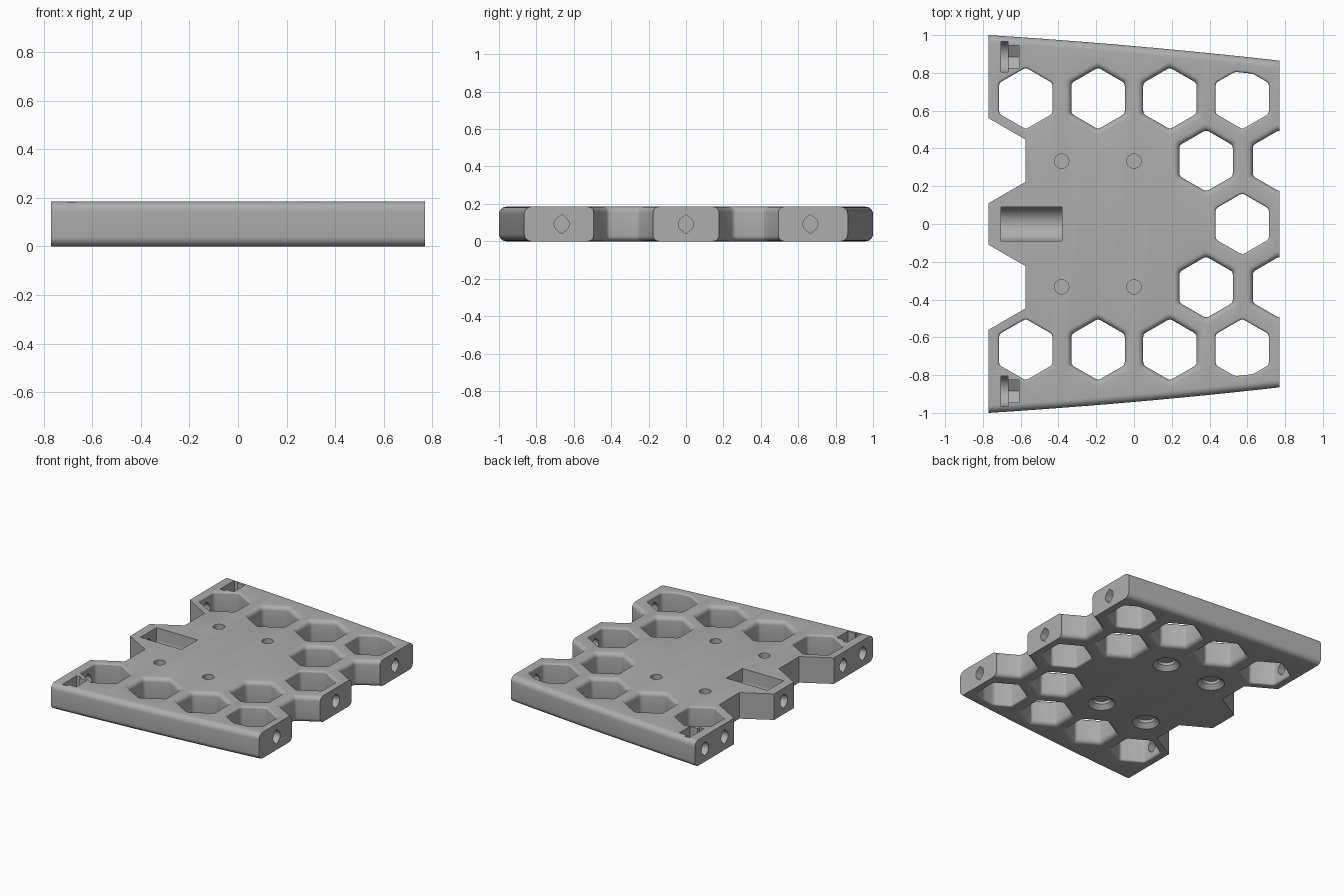
import bpy, bmesh, math
from mathutils import Vector

if "Cube" in bpy.data.objects:
    bpy.data.objects.remove(bpy.data.objects["Cube"])

H = 0.185      # plate thickness
MID = 0.092    # height of the side bores
grey = bpy.data.materials.new("plain grey")
grey.diffuse_color = (0.42, 0.42, 0.42, 1)
grey.use_nodes = True
grey.node_tree.nodes["Principled BSDF"].inputs["Base Color"].default_value = grey.diffuse_color


def loft(name, rings):
    """Closed solid through a list of equal-length point rings."""
    bm = bmesh.new()
    vs = [[bm.verts.new(p) for p in r] for r in rings]
    n = len(vs[0])
    for a, b in zip(vs, vs[1:]):
        for i in range(n):
            bm.faces.new((a[i], a[(i + 1) % n], b[(i + 1) % n], b[i]))
    bm.faces.new(vs[0])
    bm.faces.new(vs[-1])
    bmesh.ops.recalc_face_normals(bm, faces=bm.faces)
    me = bpy.data.meshes.new(name)
    bm.to_mesh(me)
    bm.free()
    me.materials.append(grey)
    ob = bpy.data.objects.new(name, me)
    bpy.context.collection.objects.link(ob)
    return ob


def arc(cx, cy, r, a0, a1, n):
    return [(cx + r * math.cos(math.radians(a0 + (a1 - a0) * i / n)),
             cy + r * math.sin(math.radians(a0 + (a1 - a0) * i / n))) for i in range(n + 1)]


def half_width(x):
    return 0.942 - 0.0877 * x - 0.016 * x * x


cutters = []


def prism_x(name, pts, x0, x1):
    cutters.append(loft(name, [[(x, y, z) for y, z in pts] for x in (x0, x1)]))


def turned(name, x, y, profile):
    """Round cutter about a vertical axis from (radius, z) pairs."""
    cutters.append(loft(name, [[(px, py, z) for px, py in arc(x, y, r, 0, 348.75, 31)]
                               for r, z in profile]))


def hexagon(cx, cy, r):
    return [(cx + r * math.cos(math.radians(30 + 60 * i)),
             cy + r * math.sin(math.radians(30 + 60 * i))) for i in range(6)]


def clip(pts, side):
    """Trim a polygon to stay a fixed margin inside the long outer edge."""
    def d(p):
        return 0.085 + side * p[1] - half_width(p[0])
    out = []
    for p, q in zip(pts, pts[1:] + pts[:1]):
        dp, dq = d(p), d(q)
        if dp <= 0:
            out.append(p)
        if dp * dq < 0:
            t = dp / (dp - dq)
            out.append((p[0] + t * (q[0] - p[0]), p[1] + t * (q[1] - p[1])))
    return out


def soften(pts, c=0.016):
    """Round the corners of a polygon."""
    out = []
    for i, p in enumerate(pts):
        p, a, b = Vector(p), Vector(pts[i - 1]), Vector(pts[(i + 1) % len(pts)])
        s, e = p + (a - p).normalized() * c, p + (b - p).normalized() * c
        out += [tuple(s * (1 - t) ** 2 + p * 2 * t * (1 - t) + e * t * t) for t in (0, .33, .67, 1)]
    return out


def hex_cut(name, cx, cy, pts, fillet):
    """Vertical opening whose rims flare out in a quarter round."""
    low = [(fillet, -0.05)] + [(fillet * (1 - math.sin(a)), fillet * (1 - math.cos(a)))
                               for a in [math.pi / 2 * i / 5 for i in range(6)]]
    steps = low + [(d, H - z) for d, z in reversed(low)]
    rings = []
    for d, z in steps:
        k = 1 + d / 0.141
        rings.append([(cx + (x - cx) * k, cy + (y - cy) * k, z) for x, y in pts])
    cutters.append(loft(name, rings))


# Plate: rounded cross-section swept along x with bowed, tapering sides
rings = []
R = 0.04
for i in range(13):
    x = -0.77 + 1.54 * i / 12
    w = half_width(x)
    rings.append([(x, y, z) for y, z in
                  arc(w - R, H - R, R, 0, 90, 7) + arc(-w + R, H - R, R, 90, 180, 7) +
                  arc(-w + R, R, R, 180, 270, 7) + arc(w - R, R, R, 270, 360, 7)])
plate = loft("honeycomb_plate", rings)

# Honeycomb openings and the half openings on the right edge
for s in (1, -1):
    for x in (-0.573, -0.19, 0.19, 0.573):
        pts = hexagon(x, s * 0.665, 0.163)
        if x > 0.5:
            pts = clip(pts, s)
        hex_cut("hex_opening", x, s * 0.665, soften(pts), 0.012 if abs(x) > 0.5 else 0.03)
    for x in (0.382, 0.77):
        hex_cut("hex_opening", x, s * 0.335, soften(hexagon(x, s * 0.335, 0.163)), 0.03)
    # Sharp notches on the left edge
    pts = hexagon(-0.77, s * 0.335, 0.225)
    cutters.append(loft("edge_notch", [[(x, y, z) for x, y in pts] for z in (-0.05, H + 0.05)]))
hex_cut("hex_opening", 0.573, 0, soften(hexagon(0.573, 0, 0.163)), 0.012)


# Side bores: round with a point above and below
def bore(y, x0, x1):
    r = 0.04
    pts = (arc(y, MID, r, -45, 45, 8) + [(y, MID + r * 1.3)] +
           arc(y, MID, r, 135, 225, 8) + [(y, MID - r * 1.3)])
    prism_x("side_bore", pts, x0, x1)


def u_slot(name, y, r, zc, x0, x1):
    prism_x(name, arc(y, zc, r, 180, 360, 20) + [(y + r, H + 0.05), (y - r, H + 0.05)], x0, x1)


for y in (-0.665, 0, 0.665):
    bore(y, 0.65, 0.82)
    bore(y, -0.82, -0.65)

# Round-bottomed centre pocket
u_slot("centre_pocket", 0, 0.09, 0.105, -0.705, -0.38)

for s in (1, -1):
    # Corner fastener slots: round head seat, then a V-bottomed nut seat
    y = s * 0.885
    bore(y, -0.82, -0.69)
    u_slot("head_slot", y, 0.08, MID + 0.003, -0.705, -0.668)
    prism_x("nut_slot", [(y, MID - 0.07), (y + 0.06, MID - 0.035), (y + 0.06, H + 0.05),
                         (y - 0.06, H + 0.05), (y - 0.06, MID - 0.035)], -0.675, -0.61)
    # Screw holes above, stepped seats below
    for x in (-0.383, 0):
        turned("screw_hole", x, s * 0.333, [(0.038, 0.07), (0.038, H + 0.05)])
        turned("screw_seat", x, s * 0.333, [(0.09, -0.05), (0.09, 0.0), (0.06, 0.03), (0.06, 0.05)])

# Cut everything, keep the finished mesh and drop the cutters
for c in cutters:
    m = plate.modifiers.new(c.name, 'BOOLEAN')
    m.operation = 'DIFFERENCE'
    m.solver = 'EXACT'
    m.object = c
    c.hide_render = True
deps = bpy.context.evaluated_depsgraph_get()
done = bpy.data.meshes.new_from_object(plate.evaluated_get(deps))
plate.modifiers.clear()
plate.data = done
for c in cutters:
    bpy.data.objects.remove(c)
done.materials.clear()
done.materials.append(grey)

bpy.context.view_layer.objects.active = plate
plate.select_set(True)
bpy.ops.object.shade_smooth_by_angle(angle=math.radians(30))
